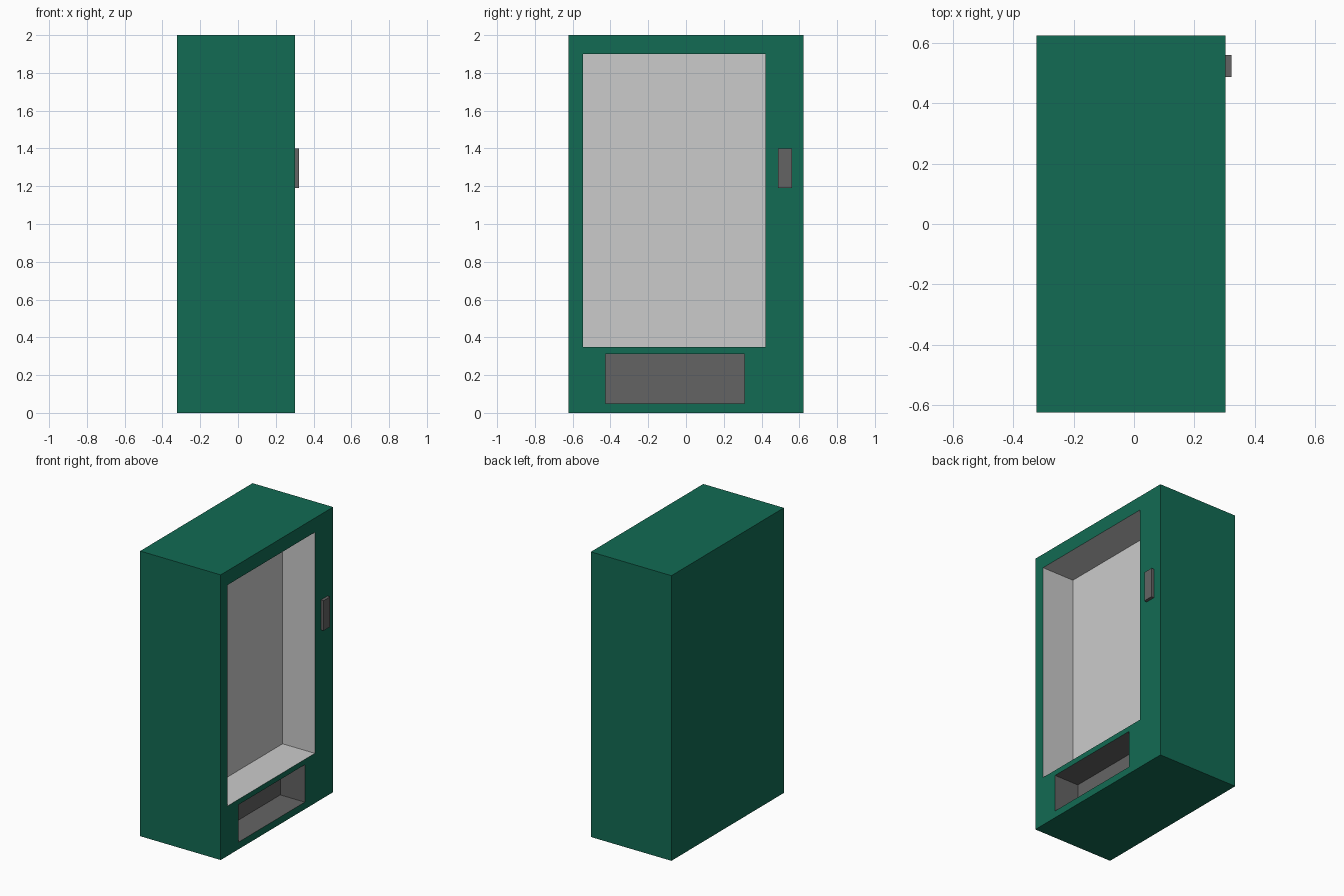
import bpy
from mathutils import Vector

if "Cube" in bpy.data.objects:
    bpy.data.objects.remove(bpy.data.objects["Cube"])


def material(name, rgb):
    m = bpy.data.materials.new(name)
    m.diffuse_color = (*rgb, 1)
    m.use_nodes = True
    m.node_tree.nodes["Principled BSDF"].inputs["Base Color"].default_value = m.diffuse_color
    return m


def box(name, lo, hi, mat):
    lo, hi = Vector(lo), Vector(hi)
    bpy.ops.mesh.primitive_cube_add(size=1)
    ob = bpy.context.object
    ob.name = name
    for v in ob.data.vertices:
        v.co = [(lo[i] + hi[i]) / 2 + v.co[i] * (hi[i] - lo[i]) for i in range(3)]
    ob.data.materials.append(mat)
    return ob


green = material("green_paint", (0.006, 0.147, 0.087))
light = material("light_grey", (0.8, 0.8, 0.8))
dark = material("dark_grey", (0.127, 0.127, 0.127))

FRONT = 0.302  # x of the machine's display side

# cabinet shell
cabinet = box("cabinet", (-0.323, -0.623, 0), (FRONT, 0.623, 2), green)

# display window and dispensing tray recesses, keeping the cutters' colours
recesses = [
    box("window_cutter", (FRONT - 0.25, -0.546, 0.35), (FRONT + 0.1, 0.42, 1.9), light),
    box("tray_cutter", (FRONT - 0.19, -0.426, 0.05), (FRONT + 0.1, 0.309, 0.312), dark),
]
bpy.context.view_layer.objects.active = cabinet
for cutter in recesses:
    mod = cabinet.modifiers.new("recess", 'BOOLEAN')
    mod.operation = 'DIFFERENCE'
    mod.solver = 'EXACT'
    mod.material_mode = 'TRANSFER'
    mod.object = cutter
    bpy.ops.object.modifier_apply(modifier=mod.name)
    bpy.data.objects.remove(cutter)

# keypad / coin panel
box("keypad", (FRONT - 0.005, 0.487, 1.19), (0.323, 0.56, 1.4), dark)
